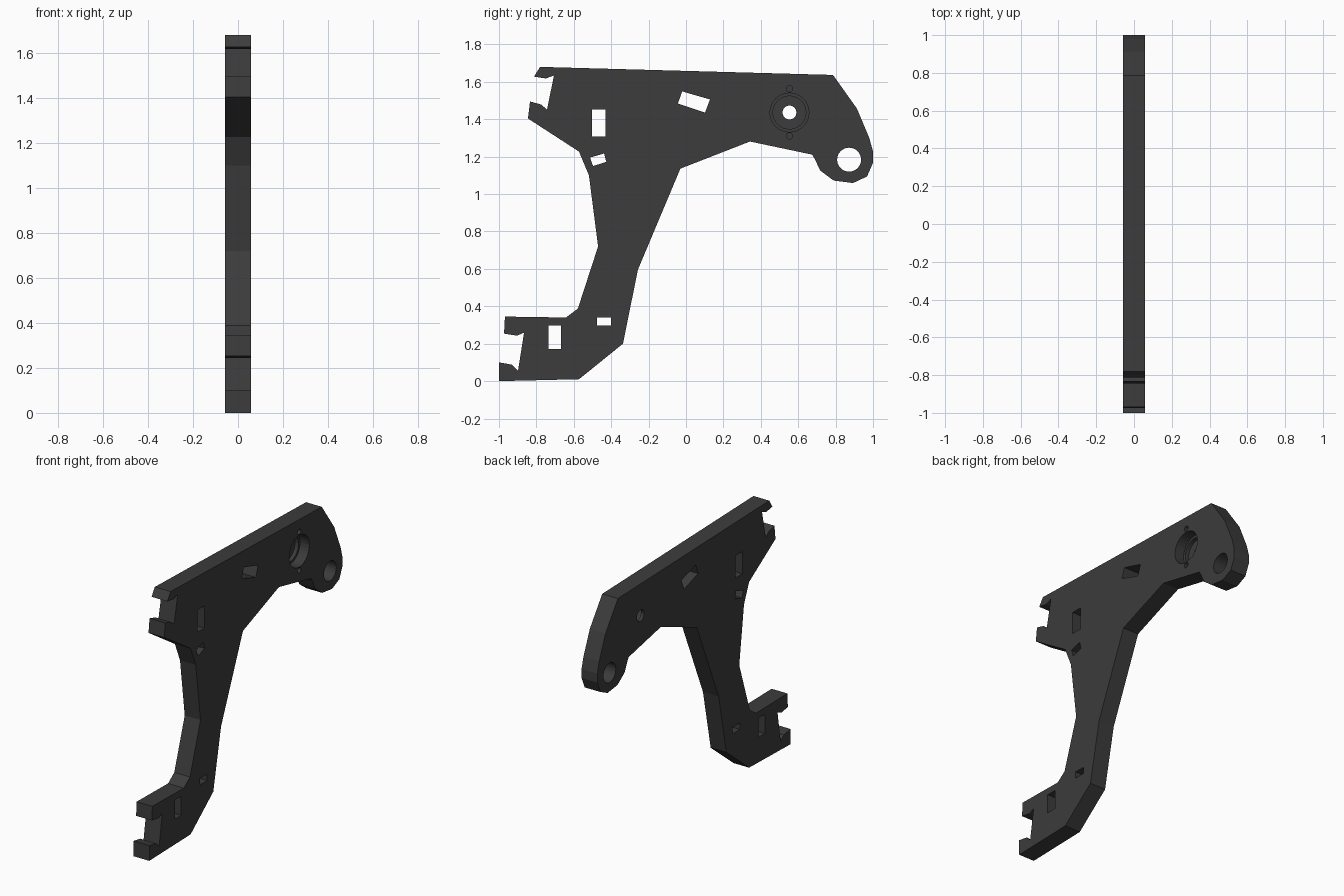
import bpy, bmesh
from math import sin, cos, tau

if "Cube" in bpy.data.objects:
    bpy.data.objects.remove(bpy.data.objects["Cube"])

HALF = 0.057  # half the plate thickness


def prism(name, outline, x0, x1):
    """Extrude a (y, z) outline along x."""
    bm = bmesh.new()
    face = bm.faces.new([bm.verts.new((x0, y, z)) for y, z in outline])
    ext = bmesh.ops.extrude_face_region(bm, geom=[face], use_keep_orig=True)
    moved = [v for v in ext["geom"] if isinstance(v, bmesh.types.BMVert)]
    bmesh.ops.translate(bm, verts=moved, vec=(x1 - x0, 0, 0))
    bmesh.ops.recalc_face_normals(bm, faces=bm.faces)
    mesh = bpy.data.meshes.new(name)
    bm.to_mesh(mesh)
    bm.free()
    obj = bpy.data.objects.new(name, mesh)
    bpy.context.collection.objects.link(obj)
    return obj


def circle(y, z, r, n=32):
    return [(y + r * cos(tau * i / n), z + r * sin(tau * i / n)) for i in range(n)]


def rect(y0, z0, y1, z1):
    return [(y0, z0), (y1, z0), (y1, z1), (y0, z1)]


# Plate outline, clockwise from the top left corner
top_edge = [(-0.78, 1.68), (0.786, 1.637)]
nose = [(0.914, 1.457), (0.98, 1.30), (1.0, 1.227), (1.0, 1.168), (0.968, 1.094),
        (0.893, 1.059), (0.79, 1.072), (0.717, 1.126), (0.69, 1.185), (0.674, 1.211)]
leg_back = [(0.342, 1.281), (-0.03, 1.136), (-0.257, 0.596), (-0.337, 0.20), (-0.572, 0.01)]
lower_hook = [(-1.0, 0.0), (-1.0, 0.10), (-0.93, 0.088), (-0.898, 0.056), (-0.866, 0.259),
              (-0.904, 0.243), (-0.973, 0.254), (-0.968, 0.345)]
leg_front = [(-0.642, 0.34), (-0.578, 0.388), (-0.47, 0.72), (-0.519, 1.10), (-0.572, 1.227)]
upper_hook = [(-0.845, 1.404), (-0.834, 1.495), (-0.775, 1.479), (-0.743, 1.452),
              (-0.706, 1.634), (-0.749, 1.618), (-0.813, 1.628)]
plate = prism("bracket_plate", top_edge + nose + leg_back + lower_hook + leg_front + upper_hook,
              -HALF, HALF)

# Openings: outline and the x where the cut stops
THROUGH = -0.1
BY, BZ = 0.553, 1.436
cuts = [
    (rect(-0.503, 1.307, -0.43, 1.452), THROUGH),
    (rect(-0.735, 0.172, -0.669, 0.297), THROUGH),
    (rect(-0.476, 0.297, -0.401, 0.34), THROUGH),
    ([(-0.513, 1.195), (-0.438, 1.217), (-0.426, 1.172), (-0.497, 1.15)], THROUGH),
    ([(-0.021, 1.549), (0.128, 1.506), (0.102, 1.436), (-0.043, 1.484)], THROUGH),
    (circle(0.872, 1.184, 0.064), THROUGH),
    # stepped bearing seat with its two blind screw holes
    (circle(BY, BZ, 0.104), -0.01),
    (circle(BY, BZ, 0.088), -0.035),
    (circle(BY, BZ, 0.037), THROUGH),
    (circle(BY, BZ + 0.127, 0.017, 16), 0.0),
    (circle(BY, BZ - 0.125, 0.017, 16), 0.0),
]
bpy.context.view_layer.objects.active = plate
plate.select_set(True)
for outline, stop in cuts:
    cutter = prism("cutter", outline, stop, 0.1)
    cutter.hide_render = True
    mod = plate.modifiers.new("cut", "BOOLEAN")
    mod.operation = "DIFFERENCE"
    mod.solver = "EXACT"
    mod.object = cutter
    bpy.ops.object.modifier_apply(modifier=mod.name)
    bpy.data.objects.remove(cutter)

# Dark plastic
mat = bpy.data.materials.new("dark_plastic")
mat.diffuse_color = (0.045, 0.045, 0.045, 1)
mat.use_nodes = True
mat.node_tree.nodes["Principled BSDF"].inputs["Base Color"].default_value = mat.diffuse_color
plate.data.materials.clear()
plate.data.materials.append(mat)
